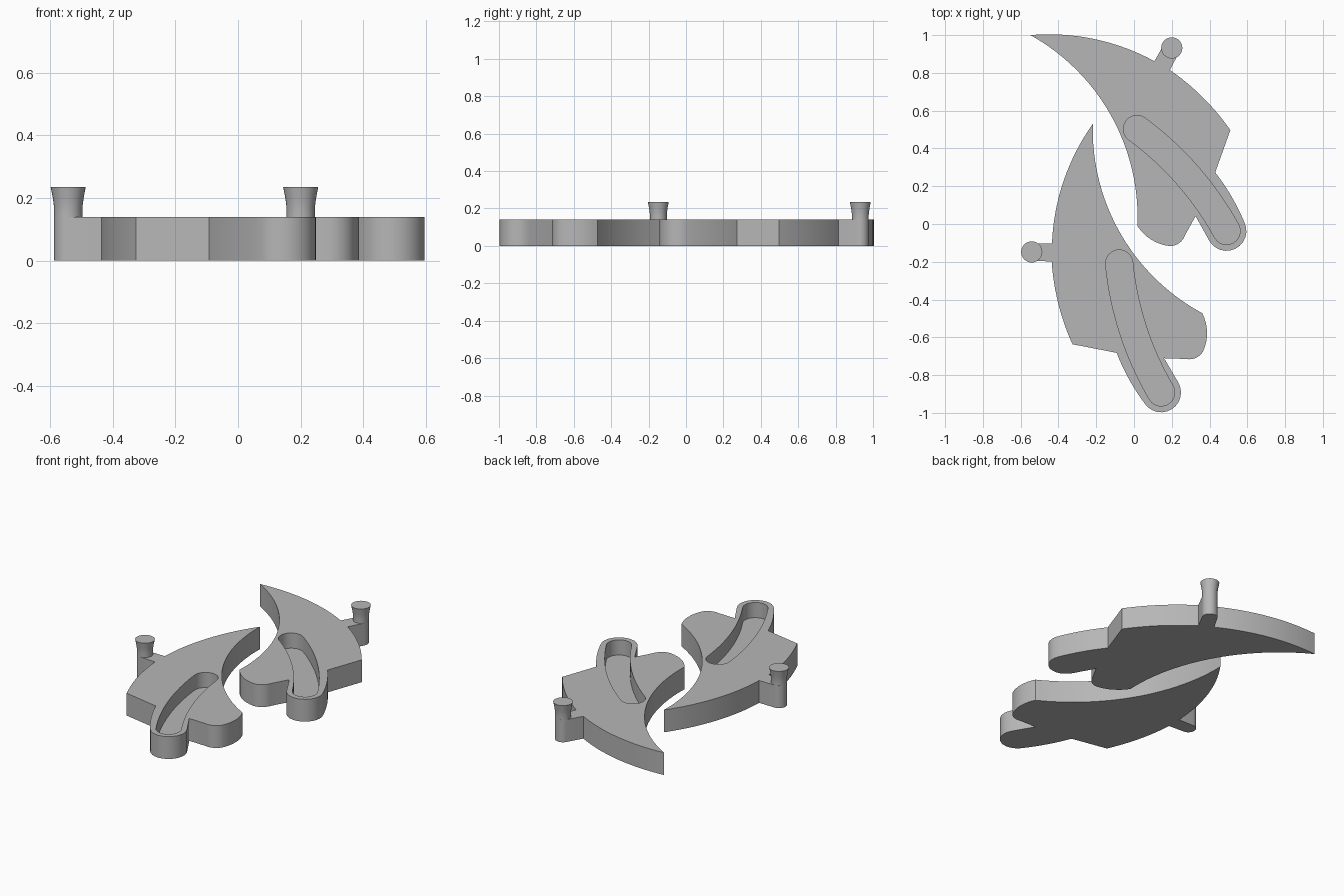
import bpy, bmesh, math
from mathutils import Vector, Matrix
from mathutils.geometry import intersect_line_line_2d  # noqa: F401

THICK, FLOOR, PEG_TOP = 0.14, 0.045, 0.235
SLOT_R = 0.072

cube = bpy.data.objects.get("Cube")
if cube:
    bpy.data.objects.remove(cube, do_unlink=True)

grey = bpy.data.materials.new("plain grey")
grey.use_nodes = True
grey.diffuse_color = (0.47, 0.47, 0.47, 1)
grey.node_tree.nodes["Principled BSDF"].inputs["Base Color"].default_value = (0.47, 0.47, 0.47, 1)


def arc(a, b, c, steps=12):
    """Points on the circle from a through b to c."""
    a, b, c = Vector(a), Vector(b), Vector(c)
    p, q = b - a, c - a
    d = 2 * (p.x * q.y - p.y * q.x)
    o = a + Vector((q.y * p.length_squared - p.y * q.length_squared,
                    p.x * q.length_squared - q.x * p.length_squared)) / d
    r = (a - o).length
    ang = lambda v: math.atan2(v.y - o.y, v.x - o.x)
    start, turn = ang(a), 2 * math.pi
    sweep = (ang(c) - start) % turn
    if (ang(b) - start) % turn > sweep:
        sweep -= turn
    return [o + r * Vector((math.cos(start + sweep * i / steps),
                            math.sin(start + sweep * i / steps))) for i in range(steps + 1)]


def chain(*parts):
    """Join pieces into one closed outline without doubled points."""
    out = []
    for part in parts:
        for p in part:
            p = Vector(p)
            if not out or (p - out[-1]).length > 1e-4:
                out.append(p)
    if (out[0] - out[-1]).length < 1e-4:
        out.pop()
    return out


def finish(name, bm):
    bmesh.ops.recalc_face_normals(bm, faces=bm.faces)
    mesh = bpy.data.meshes.new(name)
    bm.to_mesh(mesh)
    bm.free()
    mesh.materials.append(grey)
    ob = bpy.data.objects.new(name, mesh)
    bpy.context.collection.objects.link(ob)
    return ob


def activate(ob):
    bpy.ops.object.select_all(action='DESELECT')
    ob.select_set(True)
    bpy.context.view_layer.objects.active = ob


def prism(name, outline, z0, z1):
    bm = bmesh.new()
    face = bm.faces.new([bm.verts.new((p.x, p.y, z0)) for p in outline])
    new = bmesh.ops.extrude_face_region(bm, geom=[face])["geom"]
    bmesh.ops.translate(bm, vec=(0, 0, z1 - z0),
                        verts=[v for v in new if isinstance(v, bmesh.types.BMVert)])
    return finish(name, bm)


def lathe(name, centre, profile, sides=32):
    bm = bmesh.new()
    rings = [[bm.verts.new((centre.x + r * math.cos(2 * math.pi * i / sides),
                            centre.y + r * math.sin(2 * math.pi * i / sides), z))
              for i in range(sides)] for r, z in profile]
    for lo, hi in zip(rings, rings[1:]):
        for i in range(sides):
            j = (i + 1) % sides
            bm.faces.new((lo[i], lo[j], hi[j], hi[i]))
    bm.faces.new(rings[0])
    bm.faces.new(rings[-1])
    return finish(name, bm)


# Blade outline: outer curve, peg arm, slot boss, rounded lobe, inner curve
tip, peg = Vector((-0.548, 1.0)), Vector((0.2, 0.932))
blade = chain(
    arc(tip, (-0.2, 0.977), (0.108, 0.862), 16),
    arc((0.161, 0.955), (0.223, 0.971), (0.239, 0.909)),
    arc((0.19, 0.815), (0.37, 0.665), (0.51, 0.497)),
    arc((0.43, 0.273), (0.516, 0.146), (0.584, 0.01)),
    arc((0.584, 0.01), (0.537, -0.131), (0.396, -0.084)),
    [(0.326, 0.042)],
    arc((0.27, -0.06), (0.238, -0.102), (0.19, -0.117), 8),
    arc((0.19, -0.117), (0.095, -0.085), (0.018, -0.01), 8),
    arc((0.018, -0.01), (-0.118, 0.568), tip, 24),
)

# Curved pocket with round ends, offset from its centre line
path = arc((0.016, 0.503), (0.275, 0.267), (0.49, -0.037), 16)
ends = []
for end, near in ((path[-1], path[-2]), (path[0], path[1])):
    d = (end - near).normalized() * SLOT_R
    side = Vector((-d.y, d.x))
    ends.append(arc(end + side, end + d, end - side))
sides = [], []
for a, p, b in zip(path, path[1:], path[2:]):
    t = (b - a).normalized() * SLOT_R
    sides[0].append(p + Vector((-t.y, t.x)))
    sides[1].append(p - Vector((-t.y, t.x)))
slot = chain(sides[0], ends[0], reversed(sides[1]), ends[1])

# The second blade is the first one reflected
phi = math.radians(239.3)
flip = Matrix(((math.cos(phi), math.sin(phi)), (math.sin(phi), -math.cos(phi))))
second_tip = Vector((-0.218, 0.53))

placements = {"back": lambda p: p.copy(), "front": lambda p: second_tip + flip @ (p - tip)}
for where, place in placements.items():
    body = prism(where + "_blade", [place(p) for p in blade], 0, THICK)
    cutter = prism(where + "_slot_cutter", [place(p) for p in slot], FLOOR, THICK + 0.1)
    cutter.hide_render = True
    cut = body.modifiers.new("slot", 'BOOLEAN')
    cut.operation, cut.solver, cut.object = 'DIFFERENCE', 'EXACT', cutter
    activate(body)
    bpy.ops.object.modifier_apply(modifier=cut.name)
    bpy.data.objects.remove(cutter, do_unlink=True)
    pin = lathe(where + "_peg", place(peg), [(0.045, THICK), (0.045, 0.168), (0.047, 0.185),
                                             (0.05, 0.205), (0.056, PEG_TOP)])
    for ob in (body, pin):
        activate(ob)
        bpy.ops.object.shade_smooth_by_angle(angle=math.radians(30))
